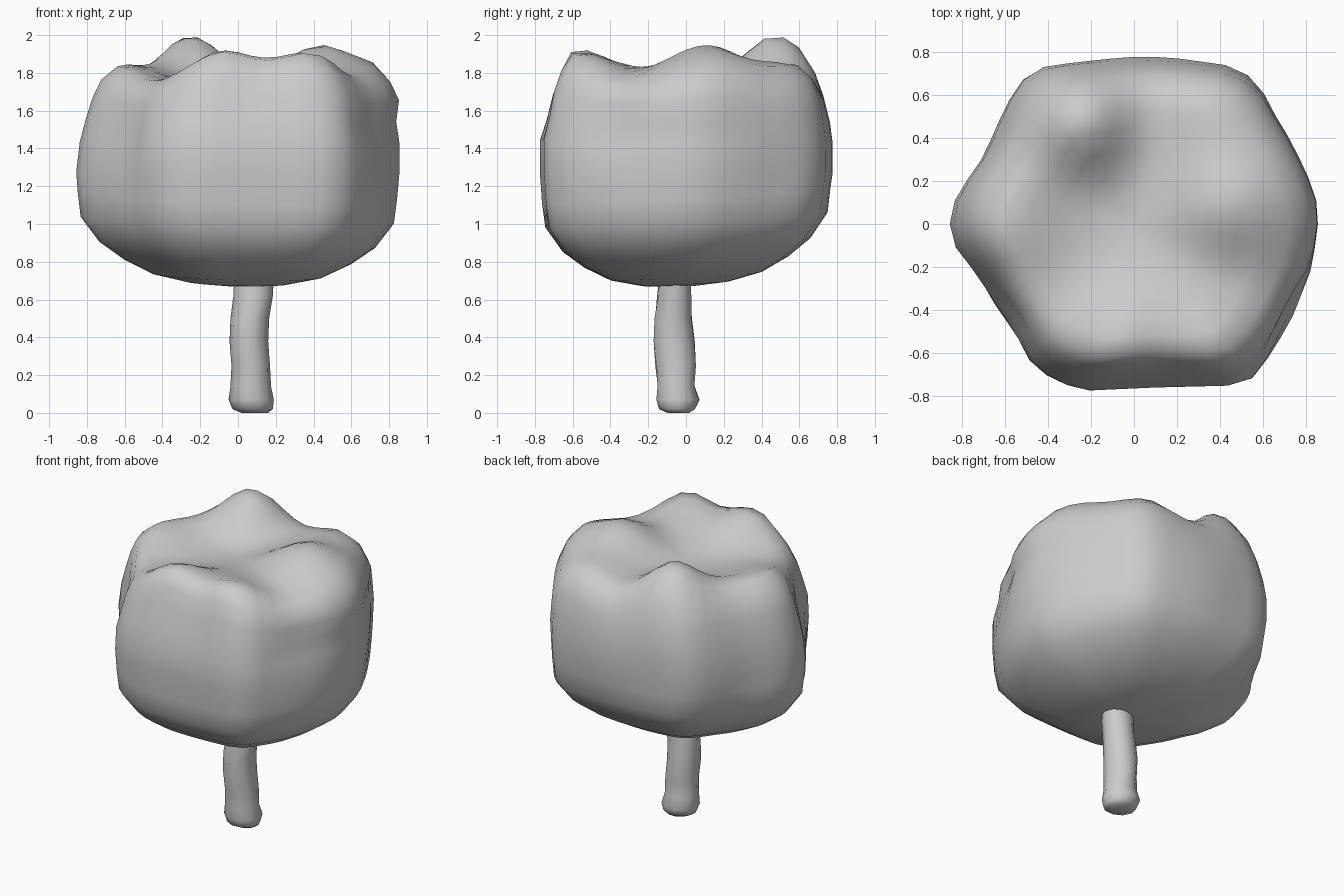
import bpy, bmesh, math
from math import exp, cos, sin, radians

if "Cube" in bpy.data.objects:
    bpy.data.objects.remove(bpy.data.objects["Cube"])

# plan outline of the crown (x, y), anticlockwise
OUTLINE = [(.86, .04), (.84, .15), (.73, .4), (.62, .61), (.5, .73), (.2, .77), (.05, .78),
           (-.27, .765), (-.42, .745), (-.54, .66), (-.62, .5), (-.7, .35), (-.84, .16),
           (-.87, .02), (-.83, -.12), (-.75, -.22), (-.65, -.4), (-.53, -.56), (-.48, -.65),
           (-.37, -.73), (-.23, -.775), (.1, -.76), (.5, -.75), (.54, -.73), (.65, -.59),
           (.75, -.42), (.83, -.2)]
# lumps on top: x, y, height, width
LUMPS = [(-.24, .48, .25, .2), (.45, .1, .2, .25), (-.1, -.57, .15, .19), (.38, -.57, .14, .19),
         (.13, -.38, .07, .24), (-.62, -.02, .09, .22), (.35, .55, .09, .2), (-.5, .24, .05, .18)]
# hollows between side lobes: angle, z, depth
HOLLOWS = [(213, 1.45, .045), (332, 1.55, .045), (163, 1.3, .025), (112, 1.3, .02), (40, 1.3, .025)]


def radius(deg):
    """Distance from the axis to the outline along a direction."""
    d = (cos(radians(deg)), sin(radians(deg)))
    for (ax, ay), (bx, by) in zip(OUTLINE, OUTLINE[1:] + OUTLINE[:1]):
        ca, cb = d[0] * ay - d[1] * ax, d[0] * by - d[1] * bx
        if ca <= 0 < cb and ax * d[0] + ay * d[1] > 0:
            t = -ca / (cb - ca)
            return math.hypot(ax + (bx - ax) * t, ay + (by - ay) * t)
    return .85


def top_height(x, y):
    return 1.745 + sum(h * exp(-((x - a) ** 2 + (y - b) ** 2) / (w * w * 1.3))
                       for a, b, h, w in LUMPS)


def loft(name, rings, angle):
    """Skin closed rings of equal length and cap the ends."""
    bm = bmesh.new()
    rows = [[bm.verts.new(p) for p in r] for r in rings]
    n = len(rows[0])
    for lo, hi in zip(rows, rows[1:]):
        for i in range(n):
            j = (i + 1) % n
            bm.faces.new((lo[i], lo[j], hi[j], hi[i]))
    bm.faces.new(rows[0][::-1])
    bm.faces.new(rows[-1])
    bmesh.ops.recalc_face_normals(bm, faces=bm.faces)
    me = bpy.data.meshes.new(name)
    bm.to_mesh(me)
    bm.free()
    ob = bpy.data.objects.new(name, me)
    bpy.context.collection.objects.link(ob)
    bpy.context.view_layer.objects.active = ob
    ob.select_set(True)
    bpy.ops.object.shade_smooth_by_angle(angle=radians(angle))
    ob.select_set(False)
    return ob


# leafy crown: lower bowl, then sides rising to the lumpy top
BOWL = [(.06, .67), (.3, .685), (.52, .725), (.7, .8), (.85, .89), (.965, 1.02), (.985, 1.15)]
SIDES = [(1, .2), (1, .45), (.98, .63), (.945, .8), (.89, .93), (.79, 1)]
TOP = [(.68, 1), (.56, 1), (.43, 1), (.3, 1), (.17, 1), (.04, 1)]
ANGLES = [i * 7.5 for i in range(48)]
rings = []
for level, (s, h) in enumerate(BOWL + SIDES + TOP):
    ring = []
    for a in ANGLES:
        c, n = cos(radians(a)), sin(radians(a))
        # the bowl is a rounder oval than the lobed outline above
        blend = max(0, 1 - level / 6) * .5
        oval = 1 / math.hypot(c / .86, n / .775)
        r = s * (radius(a) * (1 - blend) + oval * blend)
        if level < len(BOWL):
            # the bowl hangs lower towards the front right
            z = h + s * (.045 * n - .018 * c)
        else:
            z = 1.15 + h * (top_height(r * c, r * n) - 1.15)
        if level < len(BOWL) + len(SIDES):
            # left and front lean inward, right stays full, hollows press in
            rise = max(0, min(1, (z - 1.25) / .35))
            lean = .045 * max(0, c) ** 3 * (s < .97) - .045 * max(0, -c) ** 3
            r += rise * (lean - .03 * max(0, -n) ** 3 * (.85 < s < .99))
            for ha, hz, depth in HOLLOWS:
                da = (a - ha + 180) % 360 - 180
                r -= depth * exp(-(da / 13) ** 2 - ((z - hz) / .2) ** 2)
        ring.append((r * c, r * n, z))
    rings.append(ring)
loft("crown", rings, 60)

# knobbly trunk: z, x min, x max, y min, y max
TRUNK = [(0, .02, .16, -.1, .02), (.02, -.03, .185, -.145, .05), (.07, -.05, .19, -.16, .075),
         (.14, -.04, .175, -.155, .05), (.25, -.035, .17, -.165, .055), (.38, -.045, .16, -.175, .05),
         (.5, -.04, .165, -.17, .035), (.62, -.025, .185, -.155, .03), (.72, -.02, .19, -.145, .03)]
rings = []
for k, (z, x0, x1, y0, y1) in enumerate(TRUNK):
    rings.append([((x0 + x1) / 2 + (x1 - x0) / 2 * cos(t), (y0 + y1) / 2 + (y1 - y0) / 2 * sin(t), z)
                  for t in (i * math.pi / 5 + .1 * sin(k * 2) for i in range(10))])
loft("trunk", rings, 60)
